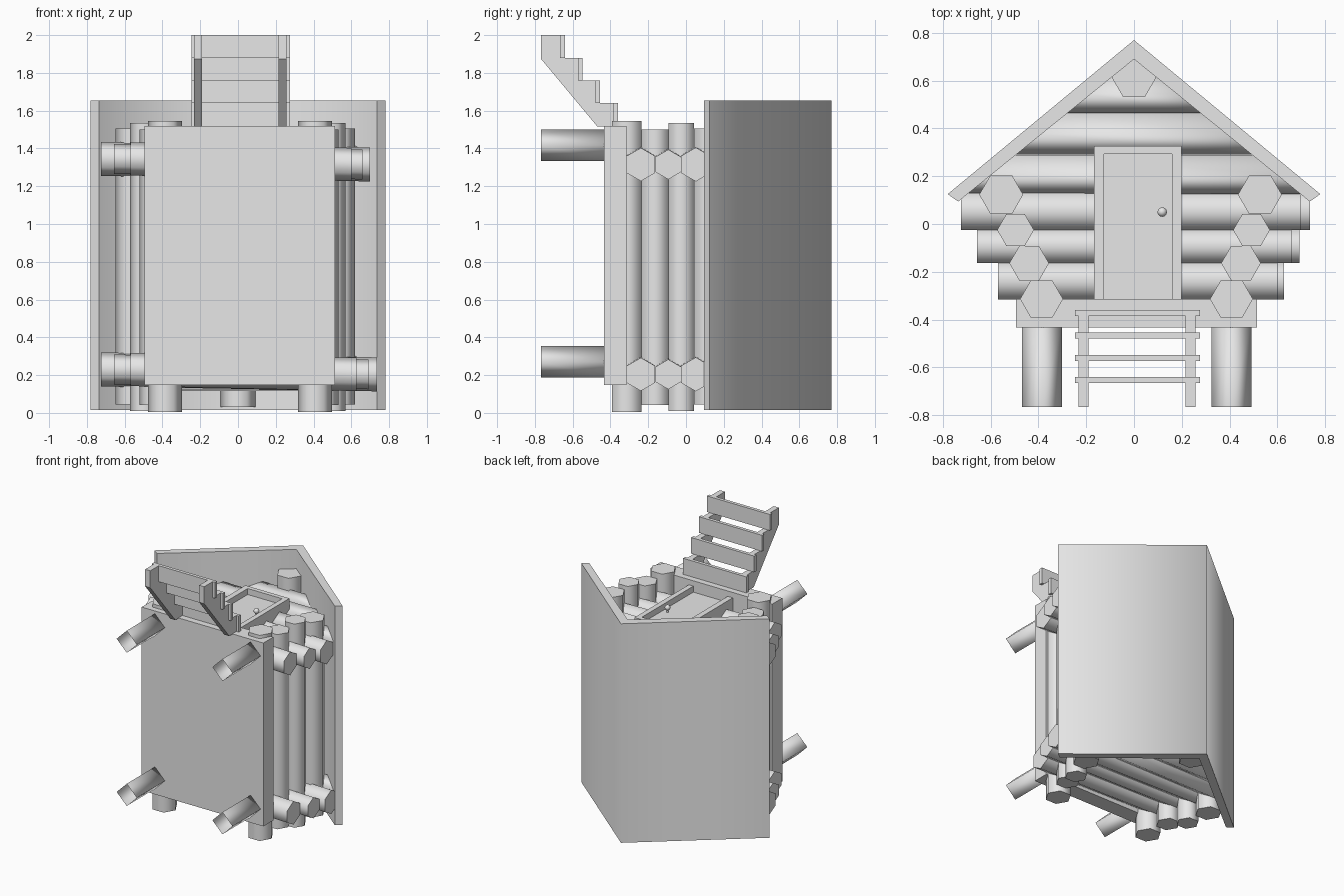
import bpy, bmesh, math
from mathutils import Vector

cube = bpy.data.objects.get("Cube")
if cube:
    bpy.data.objects.remove(cube)

grey = bpy.data.materials.new("plain grey")
grey.use_nodes = True
grey.diffuse_color = (0.8, 0.8, 0.8, 1)
grey.node_tree.nodes["Principled BSDF"].inputs["Base Color"].default_value = (0.8, 0.8, 0.8, 1)


def finish(name, bm, angle=None):
    """Turn a bmesh into a named object; angle smooths edges below it."""
    bmesh.ops.recalc_face_normals(bm, faces=bm.faces)
    if angle:
        for f in bm.faces:
            f.smooth = True
        for e in bm.edges:
            e.smooth = len(e.link_faces) == 2 and e.calc_face_angle() < math.radians(angle)
    mesh = bpy.data.meshes.new(name)
    bm.to_mesh(mesh)
    bm.free()
    mesh.materials.append(grey)
    ob = bpy.data.objects.new(name, mesh)
    bpy.context.collection.objects.link(ob)
    return ob


def box(name, lo, hi):
    bm = bmesh.new()
    bmesh.ops.create_cube(bm, size=1)
    for v in bm.verts:
        v.co = [lo[i] + (v.co[i] + 0.5) * (hi[i] - lo[i]) for i in range(3)]
    return finish(name, bm)


def extrude(bm, points, offset):
    """Extrude a closed outline of 3D points along an offset."""
    face = bm.faces.new([bm.verts.new(p) for p in points])
    out = bmesh.ops.extrude_face_region(bm, geom=[face], use_keep_orig=True)
    moved = [g for g in out["geom"] if isinstance(g, bmesh.types.BMVert)]
    bmesh.ops.translate(bm, verts=moved, vec=offset)


def log(name, start, end, radius, corner, sides=6, open_end=False, trim=None):
    """Round beam between two points, one corner pointing along 'corner'."""
    start, end, u = Vector(start), Vector(end), Vector(corner)
    w = (end - start).normalized().cross(u)
    ring = [2 * math.pi * i / sides for i in range(sides)]
    bm = bmesh.new()
    extrude(bm, [start + radius * (math.cos(a) * u + math.sin(a) * w) for a in ring], end - start)
    if trim:
        for v in bm.verts:
            v.co.x = math.copysign(trim(v.co.y), v.co.x)
    bmesh.ops.recalc_face_normals(bm, faces=bm.faces)
    if open_end:
        caps = [f for f in bm.faces if all((v.co - end).length < radius * 1.1 for v in f.verts)]
        bmesh.ops.delete(bm, geom=caps, context="FACES_ONLY")
    return finish(name, bm, 95 if sides == 4 else 70)


# Roof: one folded sheet, soft only along the ridge
half = [(0.78, 0.125), (0.736, 0.094)]
outline = [(0, 0.77)] + half + [(0, 0.69)] + [(-x, y) for x, y in reversed(half)]
bm = bmesh.new()
extrude(bm, [(x, y, 0.015) for x, y in outline], (0, 0, 1.64))
for f in bm.faces:
    f.smooth = True
for e in bm.edges:
    e.smooth = all(abs(v.co.x) < 0.001 for v in e.verts)
finish("roof", bm)


def under_roof(y):
    return max(0.03, 0.736 * (0.69 - y) / 0.596 + 0.02)


# Floor slab and hollow stilts
box("floor", (-0.494, -0.434, 0.147), (0.514, -0.315, 1.52))
for x in (-0.385, 0.408):
    for z in (0.27, 1.417):
        log("stilt", (x, -0.42, z), (x, -0.767, z), 0.083, (1, 0, 0), 4, True)

# Side wall logs, and the ridge beam
for left, right, y, r, low, high in [
        (-0.387, 0.408, -0.314, 0.09, 0.005, 1.545),
        (-0.439, 0.448, -0.164, 0.083, 0.043, 1.5),
        (-0.496, 0.492, -0.025, 0.077, 0.01, 1.535),
        (-0.556, 0.527, 0.123, 0.092, 0.045, 1.505)]:
    for x in (left, right):
        log("side_log", (x, y, low), (x, y, high), r, (1, 0, 0))
log("ridge_beam", (0, 0.612, 0.03), (0, 0.612, 1.51), 0.092, (1, 0, 0))

# Front and back wall logs, slightly tilted
for left, front_end, back_end, y, r in [
        (-0.57, 0.60, 0.628, -0.239, 0.088),
        (-0.657, 0.66, 0.692, -0.094, 0.079),
        (-0.724, 0.70, 0.737, 0.052, 0.09)]:
    log("front_log", (left, y, 1.345), (front_end, y, 1.315), r, (0, 0, 1))
    log("back_log", (left, y, 0.23), (back_end, y, 0.204), r, (0, 0, 1))

# Gable logs, trimmed to the roof slope
for y, r in [(0.207, 0.095), (0.377, 0.1), (0.545, 0.093)]:
    for name, z in (("front_gable_log", 1.33), ("back_gable_log", 0.217)):
        log(name, (-0.5, y, z), (0.5, y, z), r, (0, 0, 1), trim=under_roof)

# Door, frame and knob
box("door", (-0.13, -0.315, 1.34), (0.165, 0.3, 1.435))
bm = bmesh.new()
frame = [(-0.167, -0.315), (-0.167, 0.326), (0.198, 0.326), (0.198, -0.315),
         (0.16, -0.315), (0.16, 0.293), (-0.125, 0.293), (-0.125, -0.315)]
extrude(bm, [(x, y, 1.32) for x, y in frame], (0, 0, 0.16))
finish("door_frame", bm)
log("knob_stem", (0.118, 0.05, 1.43), (0.118, 0.05, 1.46), 0.008, (1, 0, 0), 8)
bm = bmesh.new()
bmesh.ops.create_uvsphere(bm, u_segments=12, v_segments=8, radius=0.02)
bmesh.ops.translate(bm, verts=bm.verts, vec=(0.118, 0.05, 1.47))
finish("door_knob", bm, 60)

# Stairs: stepped stringers with four treads
steps = [(-0.386, 1.517)]
for i in range(4):
    y, z = -0.386 - 0.0935 * i, 1.64 + 0.12 * i
    steps += [(y, z), (y - 0.0935 if i < 3 else -0.767, z)]
    box("tread", (-0.247, y, z - 0.12), (0.276, y + 0.025, z))
steps += [(-0.767, 1.873), (-0.47, 1.517)]
for x in (-0.232, 0.215):
    bm = bmesh.new()
    extrude(bm, [(x, y, z) for y, z in steps], (0.042, 0, 0))
    finish("stringer", bm)
